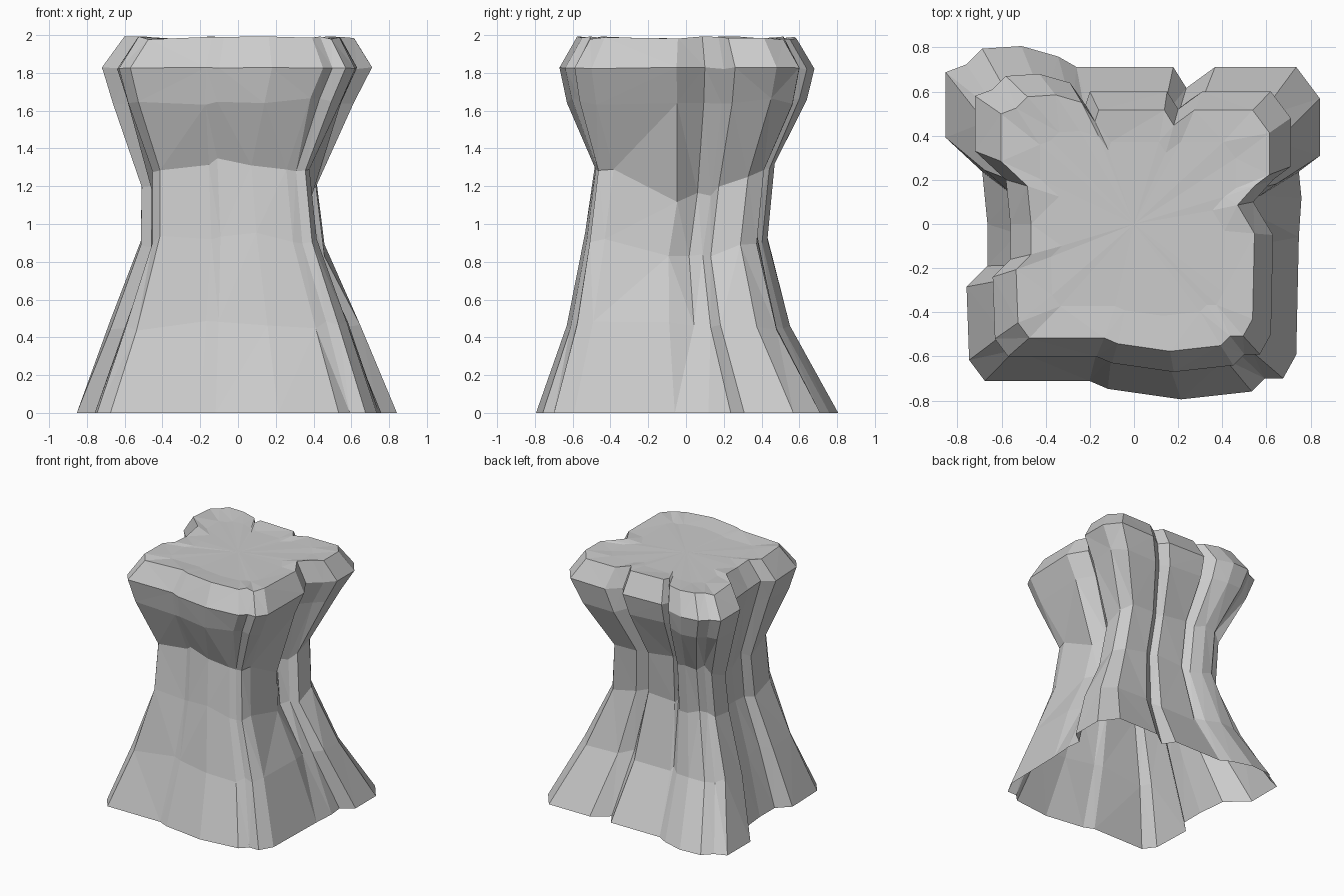
import bpy, bmesh, random

random.seed(4)

# Rim outline seen from above: corner lobes with clefts between them
OUTLINE = [
    (-0.63, -0.52), (-0.57, -0.60), (-0.17, -0.60), (-0.10, -0.63), (0.18, -0.67),
    (0.45, -0.64), (0.50, -0.59), (0.57, -0.59), (0.62, -0.50), (0.63, -0.05),
    (0.54, 0.10), (0.63, 0.20), (0.71, 0.26), (0.71, 0.48), (0.62, 0.60),
    (0.31, 0.60), (0.20, 0.52), (0.15, 0.60), (-0.20, 0.60), (-0.22, 0.54),
    (-0.29, 0.64), (-0.43, 0.68), (-0.58, 0.67), (-0.64, 0.61), (-0.72, 0.58),
    (-0.72, 0.33), (-0.58, 0.20), (-0.56, 0.0), (-0.56, -0.16), (-0.64, -0.24),
]
# Clefts that fade out toward the ground
FADE = {10: (0.64, 0.10), 19: (-0.22, 0.60)}

# Rings: height, x scale, x shift, y scale, y shift, side sag, height jitter, front right fullness
RINGS = [
    (0.00, 1.185, 0.00, 1.185, 0.00, 0.00, 0.00, 0.0),
    (0.46, 0.925, -0.01, 0.875, -0.045, 0.0, 0.03, 0.2),
    (0.93, 0.68, -0.025, 0.715, -0.055, -0.12, 0.03, 0.5),
    (1.32, 0.645, -0.045, 0.705, -0.01, -0.22, 0.03, 0.6),
    (1.65, 0.89, -0.02, 0.94, 0.00, 0.00, 0.02, 0.1),
    (1.825, 1.00, 0.00, 1.00, 0.00, 0.00, 0.005, 0.0),
    (1.985, 0.85, 0.01, 0.86, 0.00, 0.00, 0.01, 0.0),
    (1.975, 0.62, 0.02, 0.62, 0.00, 0.00, 0.002, 0.0),
]


def ring_verts(bm, ring):
    z, sx, ox, sy, oy, sag, jitter, full = ring
    verts = []
    for i, (x, y) in enumerate(OUTLINE):
        if i in FADE:
            t = max(0.0, 1 - z / 1.4)
            fx, fy = FADE[i]
            x, y = x + (fx - x) * t, y + (fy - y) * t
        side = max(0.0, abs(x) / 0.7 - 0.3) * max(0.0, 1 - abs(y) / 0.65)
        dz = sag * side * 1.6 + random.uniform(-jitter, jitter)
        # The front right corner stays full at the waist
        if x > 0.3 and y < 0:
            k = 1 + full * (0.68 / max(abs(x), abs(y)) - 1)
            x, y = x * k, y * k
        verts.append(bm.verts.new((x * sx + ox, y * sy + oy, min(2.0, z + dz))))
    return verts


# Rock pillar: flared open foot, pinched waist, overhanging chamfered top
bm = bmesh.new()
rings = [ring_verts(bm, r) for r in RINGS]
n = len(OUTLINE)
for low, high in zip(rings, rings[1:]):
    for i in range(n):
        j = (i + 1) % n
        bm.faces.new((low[i], low[j], high[j], high[i]))

# Plateau
centre = bm.verts.new((0.0, 0.0, 1.975))
for i in range(n):
    bm.faces.new((rings[-1][i], rings[-1][(i + 1) % n], centre))

# Facet the rock
bmesh.ops.triangulate(bm, faces=[f for f in bm.faces if len(f.verts) > 3])
mesh = bpy.data.meshes.new("rock_pillar")
bm.to_mesh(mesh)
bm.free()
obj = bpy.data.objects.new("rock_pillar", mesh)
bpy.context.collection.objects.link(obj)
